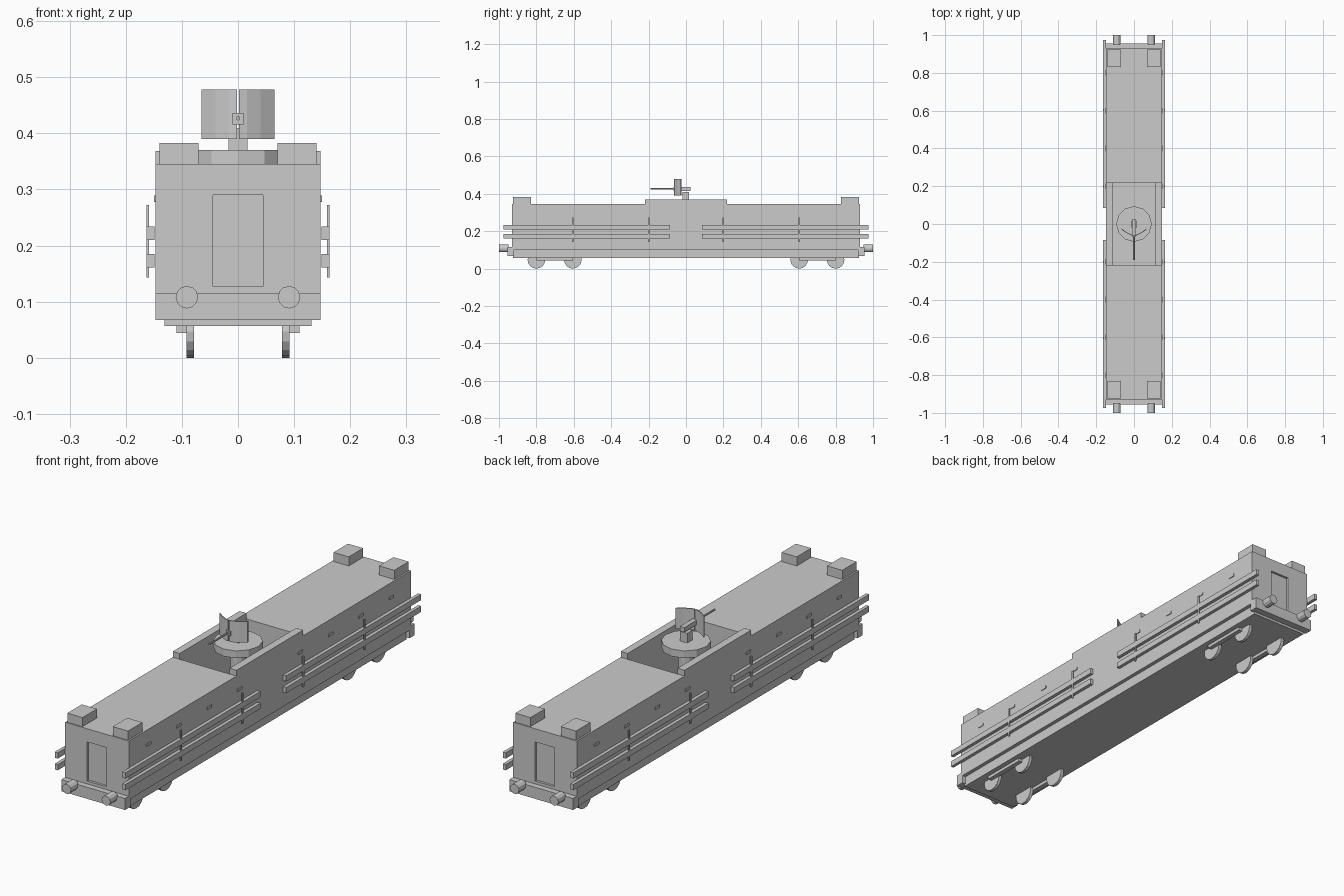
import bpy, bmesh, math
from mathutils import Matrix, Vector

cube = bpy.data.objects.get("Cube")
if cube:
    bpy.data.objects.remove(cube, do_unlink=True)

grey = bpy.data.materials.new("light_grey")
grey.diffuse_color = (0.6, 0.6, 0.6, 1)
grey.use_nodes = True
grey.node_tree.nodes["Principled BSDF"].inputs["Base Color"].default_value = (0.6, 0.6, 0.6, 1)


def finish(name, bm):
    bmesh.ops.recalc_face_normals(bm, faces=bm.faces)
    mesh = bpy.data.meshes.new(name)
    bm.to_mesh(mesh)
    bm.free()
    mesh.materials.append(grey)
    obj = bpy.data.objects.new(name, mesh)
    bpy.context.collection.objects.link(obj)
    return obj


def box(name, x, y, z):
    """Box from (min, max) ranges."""
    bm = bmesh.new()
    bmesh.ops.create_cube(bm, size=1)
    for v in bm.verts:
        for i, (lo, hi) in enumerate((x, y, z)):
            v.co[i] = lo if v.co[i] < 0 else hi
    return finish(name, bm)


def span(sign, lo, hi):
    return tuple(sorted((sign * lo, sign * hi)))


def cylinder(name, center, radius, depth, axis, sides=12):
    bm = bmesh.new()
    turn = Vector((0, 0, 1)).rotation_difference(Vector(axis)).to_matrix().to_4x4()
    bmesh.ops.create_cone(bm, cap_ends=True, segments=sides, radius1=radius,
                          radius2=radius, depth=depth,
                          matrix=Matrix.Translation(center) @ turn)
    return finish(name, bm)


def cut(target, cutter):
    mod = target.modifiers.new("cut", "BOOLEAN")
    mod.operation = "DIFFERENCE"
    mod.solver = "EXACT"
    mod.object = cutter
    bpy.context.view_layer.objects.active = target
    bpy.ops.object.modifier_apply(modifier=mod.name)
    bpy.data.objects.remove(cutter, do_unlink=True)


# Hull with an open gun well and a recessed door at each end
hull = box("hull", (-0.147, 0.147), (-0.93, 0.93), (0.1, 0.345))
cut(hull, box("well_cutter", (-0.115, 0.115), (-0.22, 0.22), (0.12, 0.4)))
for s in (-1, 1):
    cut(hull, box("door_cutter", (-0.045, 0.045), span(s, 0.92, 1), (0.127, 0.29)))

# Underframe
box("underframe", (-0.131, 0.131), (-0.925, 0.925), (0.057, 0.1))

for end, end_name in ((-1, "front"), (1, "rear")):
    # Buffer beam
    box(end_name + "_buffer_beam", (-0.147, 0.147), span(end, 0.92, 0.955), (0.067, 0.115))
    for side, side_name in ((-1, "right"), (1, "left")):
        tag = f"{end_name}_{side_name}_"
        # Buffers and roof corner boxes
        cylinder(tag + "buffer", (side * 0.091, end * 0.975, 0.108), 0.02, 0.05, (0, 1, 0))
        box(tag + "roof_box", span(side, 0.07, 0.14), span(end, 0.83, 0.925), (0.345, 0.383))
        # Wheels and the bar joining each pair
        for i, y in enumerate((0.605, 0.8)):
            cylinder(f"{tag}wheel_{i}", (side * 0.085, end * y, 0.047), 0.047, 0.014,
                     (1, 0, 0), 16)
        box(tag + "axle_bar", span(side, 0.09, 0.11), span(end, 0.605, 0.8), (0.044, 0.058))
        # Side rails with their posts
        for i, z in enumerate((0.161, 0.21)):
            box(f"{tag}rail_{i}", span(side, 0.149, 0.163), span(end, 0.085, 0.975),
                (z, z + 0.024))
        for i, y in enumerate((0.2, 0.605)):
            box(f"{tag}post_{i}", span(side, 0.159, 0.163), span(end, y - 0.004, y + 0.004),
                (0.143, 0.272))
        # Small vision slot covers along the hull
        for i in range(1, 5):
            y = 0.2 * i
            box(f"{tag}slot_cover_{i}", span(side, 0.146, 0.15),
                span(end, y - 0.015, y + 0.015), (0.278, 0.289))

# Raised walls beside the gun well
for side, side_name in ((-1, "right"), (1, "left")):
    box(side_name + "_well_wall", span(side, 0.115, 0.147), (-0.22, 0.22), (0.345, 0.369))

# Gun platform and mount
cylinder("platform_column", (0, 0, 0.23), 0.03, 0.23, (0, 0, 1))
cylinder("gun_platform", (0, 0, 0.355), 0.094, 0.03, (0, 0, 1))
box("gun_mount", (-0.017, 0.017), (-0.018, 0.016), (0.37, 0.41))
box("gun_breech", (-0.01, 0.01), (-0.066, 0.025), (0.416, 0.436))
cylinder("gun_barrel", (0, -0.125, 0.427), 0.004, 0.13, (0, 1, 0), 8)

# Gun shield in two curved halves with a centre slit
arc = ((0.002, -0.063), (0.016, -0.06), (0.04, -0.048), (0.065, -0.03))
for side, side_name in ((-1, "right"), (1, "left")):
    bm = bmesh.new()
    outline = list(arc) + [(x, y + 0.005) for x, y in reversed(arc)]
    face = bm.faces.new([bm.verts.new((side * x, y, 0.39)) for x, y in outline])
    top = bmesh.ops.extrude_face_region(bm, geom=[face])["geom"]
    bmesh.ops.translate(bm, vec=(0, 0, 0.088),
                        verts=[g for g in top if isinstance(g, bmesh.types.BMVert)])
    finish(side_name + "_gun_shield", bm)
